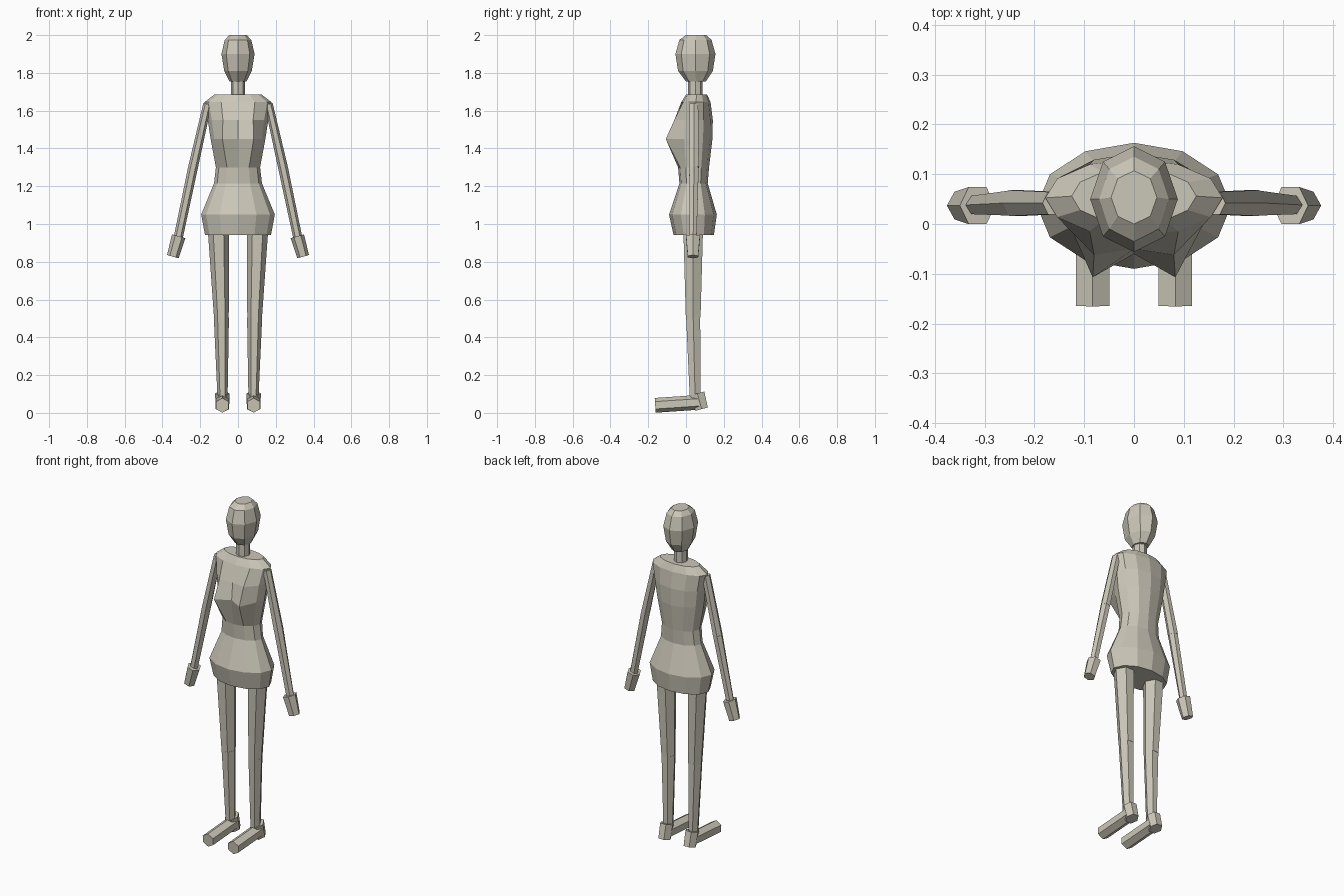
import bpy, bmesh
from math import sin, cos, pi
from mathutils import Vector

cube = bpy.data.objects.get("Cube")
if cube:
    bpy.data.objects.remove(cube, do_unlink=True)

clay = bpy.data.materials.new("warm_clay")
clay.use_nodes = True
clay.diffuse_color = (0.60, 0.57, 0.48, 1)
clay.node_tree.nodes["Principled BSDF"].inputs["Base Color"].default_value = clay.diffuse_color


def loft(name, rings):
    """Skin a list of equal-sized point rings and cap both ends."""
    bm = bmesh.new()
    loops = [[bm.verts.new(p) for p in ring] for ring in rings]
    n = len(loops[0])
    for low, high in zip(loops, loops[1:]):
        for i in range(n):
            j = (i + 1) % n
            bm.faces.new((low[i], low[j], high[j], high[i]))
    bm.faces.new(loops[0][::-1])
    bm.faces.new(loops[-1])
    bmesh.ops.recalc_face_normals(bm, faces=bm.faces)
    mesh = bpy.data.meshes.new(name)
    bm.to_mesh(mesh)
    bm.free()
    mesh.materials.append(clay)
    obj = bpy.data.objects.new(name, mesh)
    bpy.context.collection.objects.link(obj)
    return obj


def body_ring(n, z, half_width, front, back):
    """Level elliptical ring with a vertex on each axis."""
    mid, ry = (front + back) / 2, (back - front) / 2
    return [Vector((half_width * cos(2 * pi * i / n), mid + ry * sin(2 * pi * i / n), z))
            for i in range(n)]


def limb(name, stations, phase=0):
    """Six-sided tube; each station is (centre, width radius, depth radius)."""
    axis = (Vector(stations[-1][0]) - Vector(stations[0][0])).normalized()
    u = Vector((1, 0, 0))
    u = (u - axis * u.dot(axis)).normalized()
    v = axis.cross(u)
    rings = []
    for centre, ru, rv in stations:
        angles = [phase + i * pi / 3 for i in range(6)]
        rings.append([Vector(centre) + u * ru * cos(a) + v * rv * sin(a) for a in angles])
    return loft(name, rings)


# Head and neck
loft("head", [body_ring(8, *r) for r in (
    (1.755, 0.045, 0.0, 0.105), (1.81, 0.073, -0.042, 0.142),
    (1.90, 0.088, -0.056, 0.156), (1.975, 0.07, -0.035, 0.135),
    (2.0, 0.046, 0.0, 0.107))])
loft("neck", [body_ring(8, z, 0.038, 0.01, 0.088) for z in (1.67, 1.77)])

# Torso, with the chest pushed forward either side of the centre line
torso = [body_ring(12, *r) for r in (
    (0.943, 0.175, -0.066, 0.148), (1.05, 0.195, -0.09, 0.163),
    (1.215, 0.127, -0.035, 0.115), (1.30, 0.117, -0.042, 0.122),
    (1.45, 0.145, -0.06, 0.14), (1.55, 0.16, -0.05, 0.142),
    (1.645, 0.178, -0.025, 0.13), (1.685, 0.125, 0.0, 0.112))]
bust, upper_chest = torso[4], torso[5]
for i, side in ((8, -1), (10, 1)):
    bust[i].x, bust[i].y = side * 0.083, -0.107
    upper_chest[i].y = -0.062
loft("torso", torso)

# Limbs, built once per side
for label, s in (("left", 1), ("right", -1)):
    limb(label + "_upper_arm", [((s * 0.162, 0.042, 1.635), 0.022, 0.026),
                                ((s * 0.238, 0.042, 1.30), 0.026, 0.030)])
    limb(label + "_forearm", [((s * 0.238, 0.042, 1.30), 0.026, 0.029),
                              ((s * 0.317, 0.038, 0.925), 0.024, 0.021)])
    limb(label + "_hand", [((s * 0.314, 0.037, 0.935), 0.037, 0.043),
                           ((s * 0.345, 0.037, 0.827), 0.032, 0.032)])
    limb(label + "_thigh", [((s * 0.104, 0.038, 0.97), 0.056, 0.060),
                            ((s * 0.088, 0.038, 0.505), 0.039, 0.045)])
    limb(label + "_shin", [((s * 0.088, 0.038, 0.505), 0.040, 0.043),
                           ((s * 0.082, 0.048, 0.09), 0.027, 0.033)])
    # Ankle block leans back into the heel
    limb(label + "_heel", [((s * 0.083, 0.060, 0.103), 0.038, 0.044),
                           ((s * 0.083, 0.083, 0.02), 0.036, 0.039)])
    limb(label + "_foot", [((s * 0.083, 0.07, 0.056), 0.039, 0.039),
                           ((s * 0.083, -0.163, 0.040), 0.039, 0.039)], phase=pi / 2)
